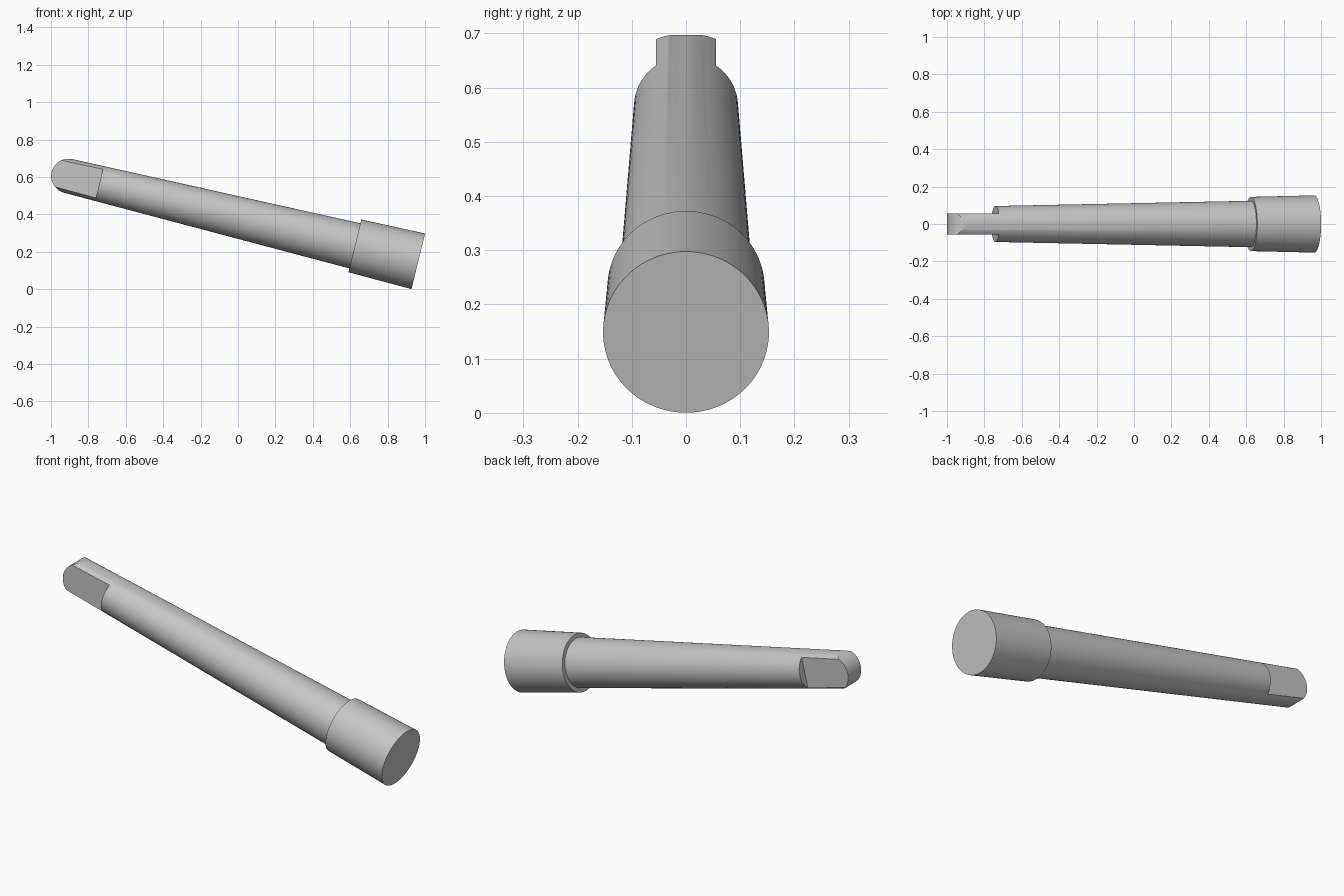
import bpy, bmesh, math
from mathutils import Matrix, Vector

if "Cube" in bpy.data.objects:
    bpy.data.objects.remove(bpy.data.objects["Cube"])

TILT = math.radians(13.7)
PLACE = Matrix.Translation((0.964, 0, 0.149)) @ Matrix.Rotation(TILT, 4, "Y")
TIP_CENTRE, TIP_RADIUS = -1.925, 0.0925

steel = bpy.data.materials.new("Grey steel")
steel.use_nodes = True
colour = (0.56, 0.56, 0.56, 1)
steel.diffuse_color = colour
steel.node_tree.nodes["Principled BSDF"].inputs["Base Color"].default_value = colour


def add_object(name, bm, cutter=False):
    bmesh.ops.recalc_face_normals(bm, faces=bm.faces)
    mesh = bpy.data.meshes.new(name)
    bm.to_mesh(mesh)
    bm.free()
    obj = bpy.data.objects.new(name, mesh)
    bpy.context.collection.objects.link(obj)
    obj.matrix_world = PLACE
    mesh.materials.append(steel)
    obj.hide_render = cutter
    return obj


def taper(name, x_right, r_right, x_left, r_left):
    """Closed tapered cylinder along the local x axis."""
    bm = bmesh.new()
    matrix = Matrix.Translation(((x_right + x_left) / 2, 0, 0)) @ Matrix.Rotation(math.pi / 2, 4, "Y")
    bmesh.ops.create_cone(bm, cap_ends=True, segments=96, radius1=r_left, radius2=r_right,
                          depth=x_right - x_left, matrix=matrix)
    return add_object(name, bm)


def cut(obj, bm, operation):
    """Apply a boolean with a temporary cutter."""
    cutter = add_object("cutter", bm, True)
    mod = obj.modifiers.new("cut", "BOOLEAN")
    mod.operation, mod.solver, mod.object = operation, "EXACT", cutter
    bpy.context.view_layer.objects.active = obj
    bpy.ops.object.modifier_apply(modifier=mod.name)
    bpy.data.objects.remove(cutter)


# Collar and tapered shank
collar = taper("collar", 0, 0.153, -0.349, 0.145)
shank = taper("tapered_shank", -0.25, 0.126, -2.06, 0.09)

# Two flats that form the tang
for side in (-1, 1):
    bm = bmesh.new()
    bmesh.ops.create_cube(bm, size=1, matrix=Matrix.Translation((-2.055, side * 0.255, 0))
                          @ Matrix.Diagonal((0.6, 0.4, 0.6, 1)))
    cut(shank, bm, "DIFFERENCE")

# Round off the tang end across its width
outline = [(TIP_CENTRE, 0.3), (0, 0.3), (0, -0.3), (TIP_CENTRE, -0.3)]
for i in range(33):
    a = -math.pi / 2 - math.pi * i / 32
    outline.append((TIP_CENTRE + TIP_RADIUS * math.cos(a), TIP_RADIUS * math.sin(a)))
bm = bmesh.new()
face = bm.faces.new([bm.verts.new((x, -0.3, z)) for x, z in outline])
extruded = bmesh.ops.extrude_face_region(bm, geom=[face])["geom"]
bmesh.ops.translate(bm, vec=Vector((0, 0.6, 0)),
                    verts=[v for v in extruded if isinstance(v, bmesh.types.BMVert)])
cut(shank, bm, "INTERSECT")

# Smooth shading with crisp edges
bpy.ops.object.select_all(action="DESELECT")
for obj in (collar, shank):
    obj.select_set(True)
bpy.context.view_layer.objects.active = shank
bpy.ops.object.shade_smooth_by_angle(angle=math.radians(25))
